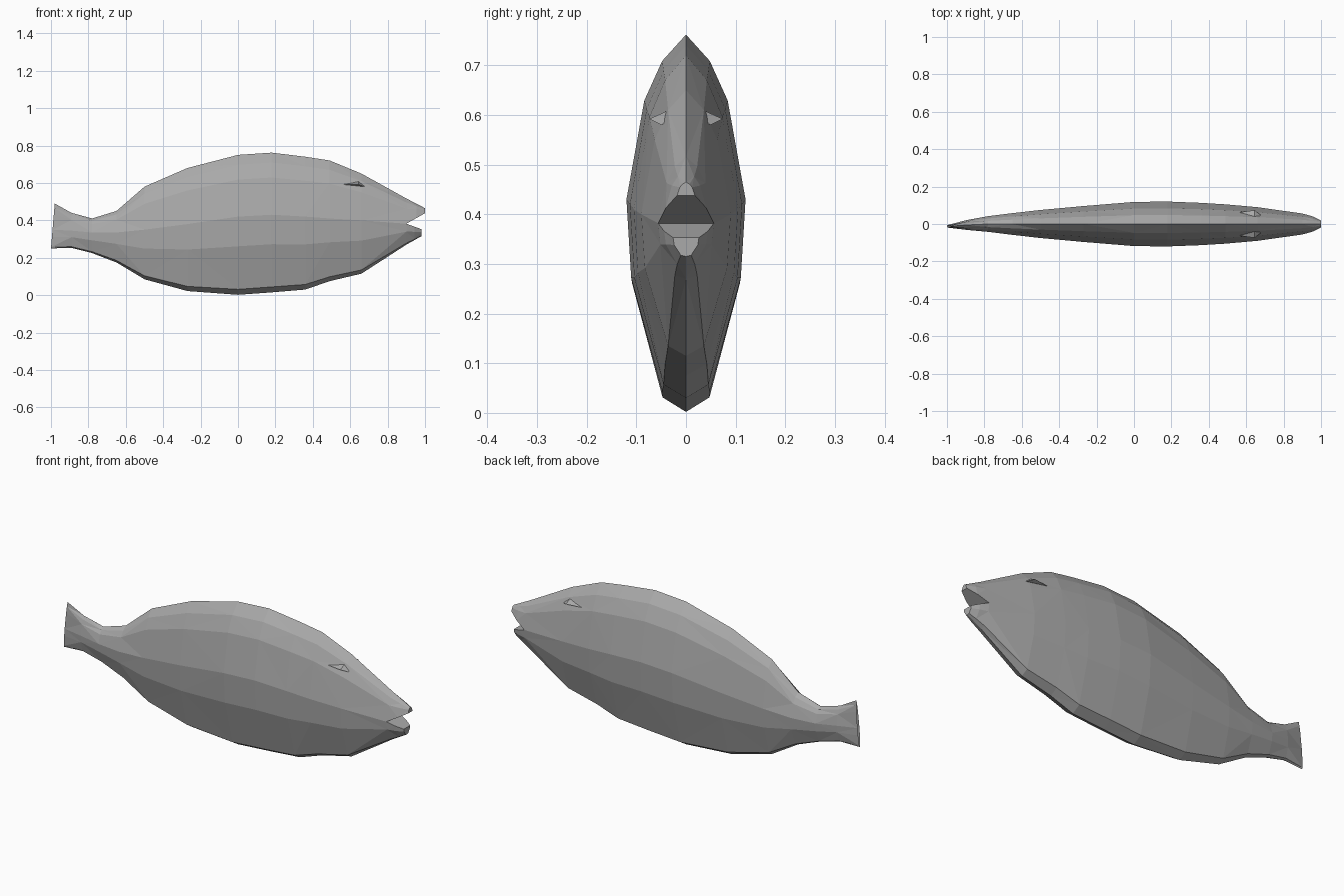
import bpy, bmesh
from mathutils import Vector

cube = bpy.data.objects.get("Cube")
if cube:
    bpy.data.objects.remove(cube)

grey = bpy.data.materials.new("fish grey")
grey.use_nodes = True
grey.diffuse_color = (0.4, 0.4, 0.4, 1)
grey.node_tree.nodes["Principled BSDF"].inputs["Base Color"].default_value = (0.4, 0.4, 0.4, 1)

# Half cross-section: width fraction, height fraction below and above the crest
BELOW = [(0, 0), (0.4, 0.07), (0.92, 0.62), (1, 1)]
ABOVE = [(0.7, 0.6), (0.4, 0.84), (0, 1)]


def ring(x, lean, low, crest, high, width, y=0):
    """Closed outline: belly, left flank, back, right flank."""
    half = [(w * width, low + t * (crest - low)) for w, t in BELOW]
    half += [(w * width, crest + t * (high - crest)) for w, t in ABOVE]
    outline = half + [(-w, z) for w, z in reversed(half[1:-1])]
    return [Vector((x + lean * (z - low) / (high - low), y + w, z)) for w, z in outline]


def loft(name, rings, cap_start=False):
    """Skin the rings with triangles, alternating the diagonals."""
    bm = bmesh.new()
    loops = [[bm.verts.new(p) for p in r] for r in rings]
    for i, (a, b) in enumerate(zip(loops, loops[1:])):
        n = len(a)
        for k in range(n):
            m = (k + 1) % n
            if (i + k) % 2:
                bm.faces.new((a[k], a[m], b[m]))
                bm.faces.new((a[k], b[m], b[k]))
            else:
                bm.faces.new((a[k], a[m], b[k]))
                bm.faces.new((a[m], b[m], b[k]))
    bm.faces.new(loops[-1])
    if cap_start:
        bm.faces.new(loops[0])
    bmesh.ops.recalc_face_normals(bm, faces=bm.faces)
    mesh = bpy.data.meshes.new(name)
    bm.to_mesh(mesh)
    bm.free()
    mesh.materials.append(grey)
    obj = bpy.data.objects.new(name, mesh)
    bpy.context.collection.objects.link(obj)
    return obj


# Body from tail fin to mouth corner: x, lean, belly, crest, back, half width, y
sections = [
    (-1.0, 0.02, 0.25, 0.35, 0.49, 0.008, -0.012),
    (-0.89, 0, 0.253, 0.345, 0.44, 0.027, -0.005),
    (-0.78, 0, 0.225, 0.335, 0.41, 0.042),
    (-0.65, 0, 0.175, 0.335, 0.45, 0.058),
    (-0.5, 0, 0.085, 0.35, 0.58, 0.075),
    (-0.27, 0, 0.022, 0.38, 0.68, 0.096),
    (0, 0, 0.002, 0.42, 0.75, 0.118),
    (0.18, 0, 0.015, 0.43, 0.762, 0.12),
    (0.36, 0, 0.03, 0.42, 0.74, 0.113),
    (0.49, 0, 0.075, 0.41, 0.72, 0.105),
    (0.66, 0, 0.115, 0.4, 0.65, 0.09),
    (0.9, 0, 0.27, 0.382, 0.517, 0.056),
]
rings = [ring(*s) for s in sections]
mouth = rings[-1]
body = loft("body", [rings[0]] + rings[1:])
# Open the front so the jaws continue the skin
bm = bmesh.new()
bm.from_mesh(body.data)
bmesh.ops.delete(bm, geom=[f for f in bm.faces if f.calc_center_median().x > 0.895], context="FACES")
bm.normal_update()
bm.to_mesh(body.data)
bm.free()


# Jaws: each half of the mouth ring tapers to its own blunt tip
def jaw(name, start, tip_x, low, high, width):
    z0, z1 = min(p.z for p in start), max(p.z for p in start)
    w0 = max(p.y for p in start)
    tip = [Vector((tip_x, p.y * width / w0, low + (p.z - z0) / (z1 - z0) * (high - low))) for p in start]
    middle = [p.lerp(q, 0.55) + Vector((0, 0.15 * (p.y - q.y), 0)) for p, q in zip(start, tip)]
    loft(name, [start, middle, tip])


jaw("upper_jaw", mouth[3:10], 1.0, 0.438, 0.465, 0.018)
jaw("lower_jaw", mouth[9:] + mouth[:4], 0.98, 0.315, 0.353, 0.026)

# Small brow ledges above the eyes
for name, side in (("left_brow", 1), ("right_brow", -1)):
    points = [(0.56, 0.062, 0.592), (0.645, 0.074, 0.592), (0.675, 0.05, 0.58)]
    back = [(0.56, 0.03, 0.605), (0.645, 0.03, 0.612), (0.675, 0.03, 0.59)]
    loft(name, [[Vector((x, side * y, z)) for x, y, z in row] for row in (points, back)], True)
